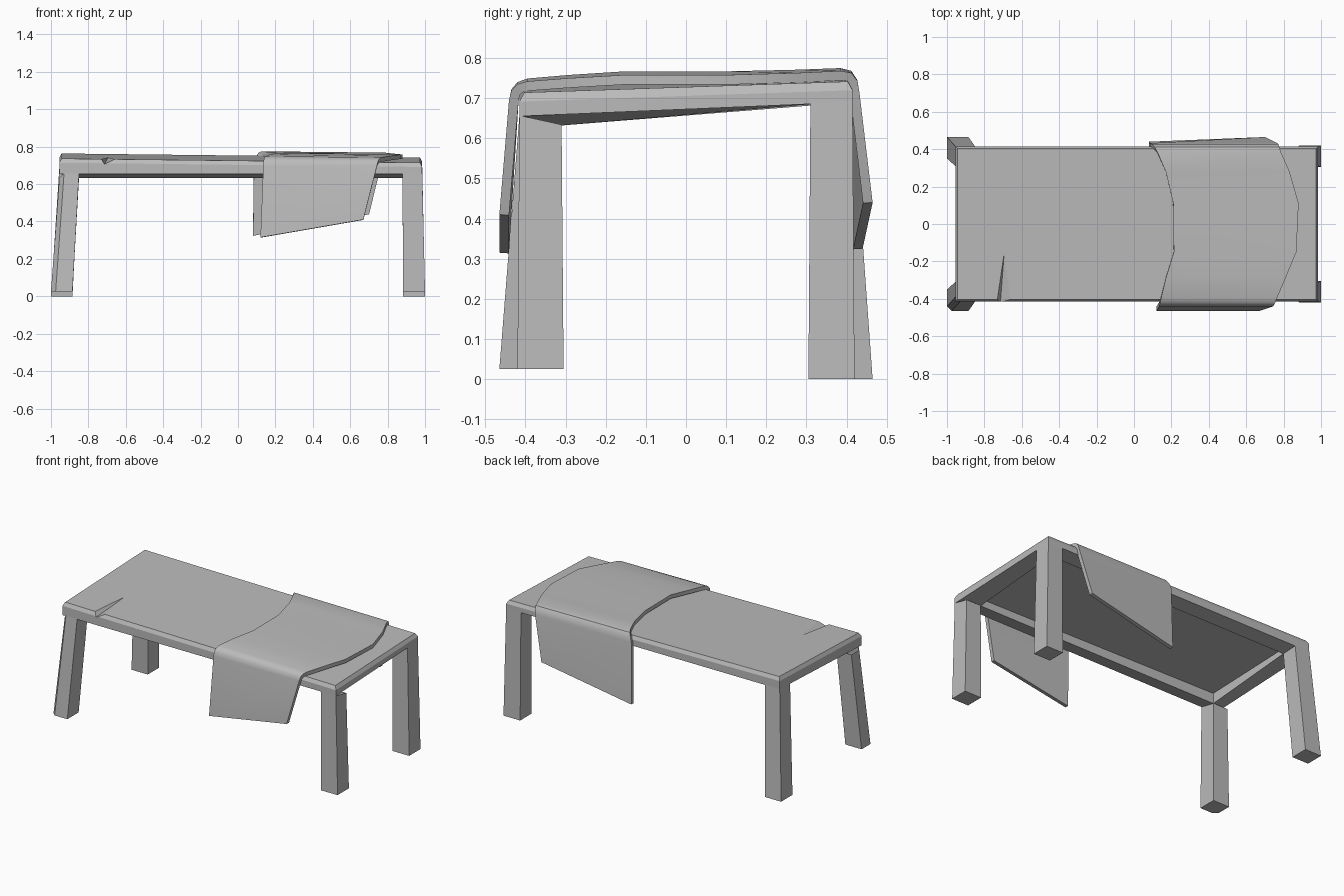
import bpy, bmesh

cube = bpy.data.objects.get("Cube")
if cube:
    bpy.data.objects.remove(cube, do_unlink=True)

GREY = (0.5, 0.5, 0.5, 1)
mat = bpy.data.materials.new("plain grey")
mat.use_nodes = True
mat.diffuse_color = GREY
mat.node_tree.nodes["Principled BSDF"].inputs["Base Color"].default_value = GREY


def loft(name, loops, cap_start=True, cap_end=True, closed=True):
    """Bridge equal-length point loops into one mesh object."""
    bm = bmesh.new()
    rows = [[bm.verts.new(p) for p in loop] for loop in loops]
    n = len(rows[0])
    for a, b in zip(rows, rows[1:]):
        for i in range(n if closed else n - 1):
            j = (i + 1) % n
            bm.faces.new((a[i], a[j], b[j], b[i]))
    if cap_start:
        bm.faces.new(rows[0])
    if cap_end:
        bm.faces.new(rows[-1])
    bmesh.ops.recalc_face_normals(bm, faces=bm.faces)
    mesh = bpy.data.meshes.new(name)
    bm.to_mesh(mesh)
    bm.free()
    mesh.materials.append(mat)
    obj = bpy.data.objects.new(name, mesh)
    bpy.context.collection.objects.link(obj)
    return obj


def activate(obj):
    bpy.ops.object.select_all(action='DESELECT')
    obj.select_set(True)
    bpy.context.view_layer.objects.active = obj


X0, X1, Y = -0.955, 0.985, 0.415
RAIL = 0.105


def top_z(x, y):
    return 0.739 - 0.0115 * x + 0.034 * y


def rail_z(x, y):
    # underside of the rails, lowest along the inner front edge
    if y < 0:
        return 0.655 if y < -0.4 else 0.632
    return 0.69 if y > 0.4 else 0.685


def ring(inset, height):
    corners = [(X0, -Y), (X1, -Y), (X1, Y), (X0, Y)]
    pts = []
    for x, y in corners:
        x -= inset if x > 0 else -inset
        y -= inset if y > 0 else -inset
        pts.append((x, y, height(x, y)))
    return pts


# Table top with bevelled edge, rails and recessed underside
table_top = loft("table_top", [
    ring(0.012, top_z),
    ring(0, lambda x, y: top_z(x, y) - 0.022),
    ring(0, rail_z),
    ring(RAIL, rail_z),
    ring(RAIL, lambda x, y: top_z(x, y) - 0.04),
])

# Wedge-shaped split in the front edge
split = loft("split_cutter", [
    [(-0.735, -0.43, 0.76), (-0.655, -0.43, 0.76), (-0.655, -0.43, 0.733), (-0.715, -0.43, 0.704), (-0.735, -0.43, 0.733)],
    [(-0.697, -0.17, 0.76), (-0.693, -0.17, 0.76), (-0.693, -0.17, 0.742), (-0.695, -0.17, 0.74), (-0.697, -0.17, 0.742)],
])
split.hide_render = True
cut = table_top.modifiers.new("split", 'BOOLEAN')
cut.operation = 'DIFFERENCE'
cut.solver = 'EXACT'
cut.object = split
activate(table_top)
bpy.ops.object.modifier_apply(modifier="split")
bpy.data.objects.remove(split, do_unlink=True)


# Legs: those at -x splay outwards, the others stand nearly straight
def leg(name, side, end):
    xo, xi = (X0, X0 + RAIL) if side < 0 else (X1, X1 - RAIL)
    fo, fi = (-1.0, -0.885) if side < 0 else (1.0, 0.882)
    yo, yi = (0.465, 0.35) if side < 0 else (0.42, 0.305)
    foot = 0.025 if end < 0 else 0.0
    upper, lower = [], []
    plan = [(xo, Y, fo, yo), (xi, Y, fi, yo),
            (xi, Y - RAIL, fi, yi), (xo, Y - RAIL, fo, yi)]
    if side < 0 and end < 0:  # one worn corner
        plan[0:1] = [(xo, Y - 0.025, fo, yo - 0.025),
                     (xo + 0.025, Y, fo + 0.025, yo)]
    for tx, ty, bx, by in plan:
        upper.append((tx, ty * end, rail_z(tx, ty * end) + 0.002))
        lower.append((bx, by * end, foot))
    loft(name, [upper, lower], cap_start=False)


for end, fb in ((-1, "front"), (1, "back")):
    for side, lr in ((-1, "right"), (1, "left")):
        leg(f"{fb}_{lr}_leg", side, end)

# Draped cloth: (y, z, left x, right x, fall towards the right) per station
drape = [
    (-0.465, 0.315, 0.12, 0.67, 0.095),
    (-0.441, 0.695, 0.135, 0.742, 0.0),
    (-0.435, 0.722, 0.136, 0.748, -0.002),
    (-0.42, 0.74, 0.14, 0.755, -0.005),
    (-0.395, 0.749, 0.145, 0.765, -0.007),
    (-0.29, 0.758, 0.17, 0.81, -0.008),
    (-0.15, 0.767, 0.213, 0.868, -0.009),
    (0.11, 0.767, 0.21, 0.88, -0.009),
    (0.28, 0.771, 0.17, 0.832, -0.008),
    (0.385, 0.775, 0.125, 0.785, -0.007),
    (0.412, 0.768, 0.11, 0.778, -0.005),
    (0.427, 0.745, 0.095, 0.772, -0.002),
    (0.432, 0.715, 0.085, 0.768, 0.0),
    (0.44, 0.325, 0.08, 0.70, 0.115),
]
rows = []
for k, (y, z, xl, xr, fall) in enumerate(drape):
    yr = 0.465 if k == len(drape) - 1 else y
    rows.append([(xl, y, z), (xr, yr, z + fall)])
cloth = loft("draped_cloth", rows, False, False, closed=False)
if cloth.data.polygons[6].normal.z < 0:
    cloth.data.flip_normals()
thick = cloth.modifiers.new("thickness", 'SOLIDIFY')
thick.thickness = 0.024
thick.offset = -1
activate(cloth)
bpy.ops.object.modifier_apply(modifier="thickness")
bpy.ops.object.shade_smooth_by_angle(angle=0.6)
